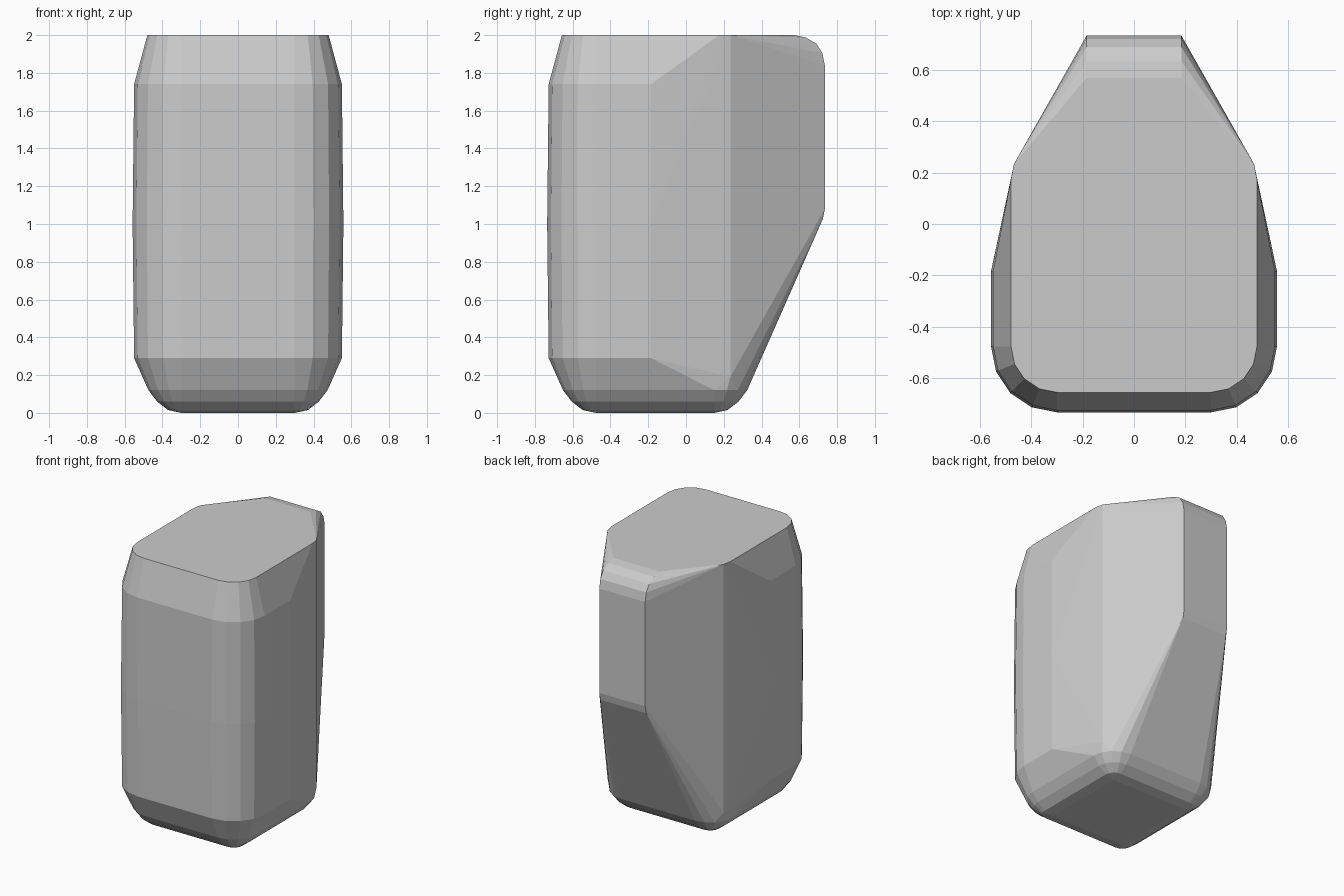
import bpy, bmesh
from math import sin, cos, pi

if "Cube" in bpy.data.objects:
    bpy.data.objects.remove(bpy.data.objects["Cube"])

bm = bmesh.new()


def add(x, y, z):
    """Add a point and its mirror image."""
    for s in (-1, 1):
        bm.verts.new((s * x, y, z))


def corner(cx, cy, r, z, side):
    """Quarter-round corner of a level; side is -1 front, 1 back."""
    for i in range(5 if r else 1):
        a = i * pi / 8
        add(cx + r * sin(a), cy + side * r * cos(a), z)


# rounded front corners, bulging slightly at mid height
levels = [(0, 0), (0.015, 0.07), (0.06, 0.128), (0.12, 0.174),
          (0.29, 0.25), (1.0, 0.258), (1.74, 0.25), (2.0, 0.18)]
for z, r in levels:
    corner(0.30, -0.477, r, z, -1)
    if z < 0.2:
        corner(0.30, 0.15, r, z, 1)       # rounded foot at the back
    elif z < 1.9:
        add(0.30 + r, -0.185, z)          # end of the straight side
add(0.48, 0.175, 2.0)

# vertical edge where the sides turn towards the narrow back
add(0.468, 0.235, 0.19)
add(0.468, 0.235, 2.0)

# narrow back with rounded top and sloping underside
for y, z in [(0.57, 2.0), (0.635, 1.987), (0.69, 1.955), (0.722, 1.905),
             (0.735, 1.84), (0.735, 1.08), (0.724, 1.025)]:
    add(0.185, y, z)

# wrap into a closed faceted body
res = bmesh.ops.convex_hull(bm, input=bm.verts[:])
loose = {g for g in res["geom_interior"] + res["geom_unused"]
         if isinstance(g, bmesh.types.BMVert) and g.is_valid and not g.link_faces}
bmesh.ops.delete(bm, geom=list(loose), context='VERTS')
bmesh.ops.dissolve_limit(bm, angle_limit=0.01, verts=bm.verts[:], edges=bm.edges[:])
bmesh.ops.recalc_face_normals(bm, faces=bm.faces[:])

mesh = bpy.data.meshes.new("tapered_body")
bm.to_mesh(mesh)
bm.free()
bpy.context.collection.objects.link(bpy.data.objects.new("tapered_body", mesh))
